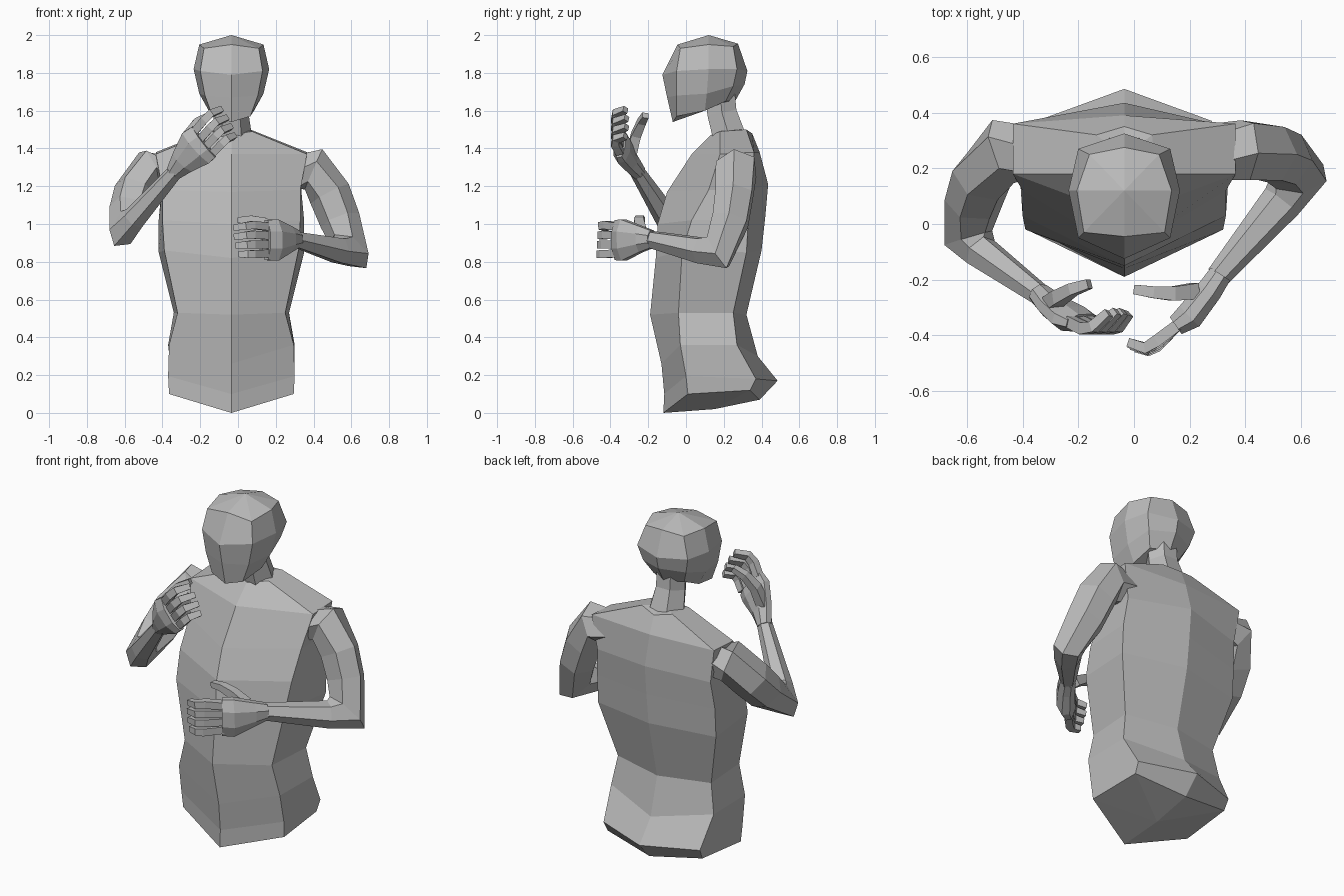
import bpy
import bmesh
import math
from mathutils import Vector

# Remove the default cube only
default_cube = bpy.data.objects.get("Cube")
if default_cube:
    bpy.data.objects.remove(default_cube, do_unlink=True)

CENTRE_X = -0.035

clay = bpy.data.materials.new("clay_grey")
clay.use_nodes = True
clay.diffuse_color = (0.5, 0.5, 0.5, 1)
clay.node_tree.nodes["Principled BSDF"].inputs["Base Color"].default_value = (0.5, 0.5, 0.5, 1)


def loft(name, rings, start_tip, end_tip):
    """Skin a list of closed rings and close both ends with fans."""
    bm = bmesh.new()
    loops = [[bm.verts.new(point) for point in ring] for ring in rings]
    count = len(loops[0])
    for lower, upper in zip(loops, loops[1:]):
        for i in range(count):
            j = (i + 1) % count
            bm.faces.new((lower[i], lower[j], upper[j], upper[i]))
    for loop, tip in ((loops[0], start_tip), (loops[-1], end_tip)):
        apex = bm.verts.new(tip)
        for i in range(count):
            bm.faces.new((loop[i], loop[(i + 1) % count], apex))
    bmesh.ops.recalc_face_normals(bm, faces=bm.faces)
    mesh = bpy.data.meshes.new(name)
    bm.to_mesh(mesh)
    bm.free()
    mesh.materials.append(clay)
    obj = bpy.data.objects.new(name, mesh)
    bpy.context.collection.objects.link(obj)
    return obj


def mirrored_ring(half):
    """Turn a half outline, front centre to back centre, into a full ring."""
    other = [(-x, y, z) for x, y, z in reversed(half[1:-1])]
    return [Vector((x + CENTRE_X, y, z)) for x, y, z in half + other]


def body_loft(name, halves, start_tip, end_tip):
    shift = Vector((CENTRE_X, 0, 0))
    rings = [mirrored_ring(half) for half in halves]
    return loft(name, rings, Vector(start_tip) + shift, Vector(end_tip) + shift)


def limb(name, path, side, sides=6, turn=0.0):
    """Tube along path; every entry is (position, half width, half depth)."""
    points = [Vector(entry[0]) for entry in path]
    rings = []
    for i, (_, width, depth) in enumerate(path):
        before = (points[i] - points[max(i - 1, 0)]).normalized()
        after = (points[min(i + 1, len(points) - 1)] - points[i]).normalized()
        tangent = (before + after).normalized()
        across = (side - tangent * side.dot(tangent)).normalized()
        normal = tangent.cross(across)
        angles = [turn + math.tau * k / sides for k in range(sides)]
        rings.append([points[i] + across * width * math.cos(a)
                      + normal * depth * math.sin(a) for a in angles])
    return loft(name, rings, points[0], points[-1])


def arm(name, path, elbow):
    """Tube whose width axis is square to the bend of the elbow."""
    top, bend, end = (Vector(path[i][0]) for i in (1, elbow, -1))
    limb(name, path, (bend - top).cross(end - bend), 6, math.pi / 6)


def fingers(prefix, index_path, little_path):
    """Four square fingers blended from the index to the little finger."""
    spread = Vector(index_path[0]) - Vector(little_path[0])
    for k, label in enumerate(("index", "middle", "ring", "little")):
        blend = k / 3
        joints = [Vector(a).lerp(Vector(b), blend) for a, b in zip(index_path, little_path)]
        if label in ("middle", "ring"):
            joints[-1] += (joints[-1] - joints[-2]) * 0.12
        sizes = [0.029, 0.03, 0.028, 0.022]
        path = [(joint, size, size) for joint, size in zip(joints, sizes)]
        limb(f"{prefix}_{label}_finger", path, spread, 4, math.pi / 4)


# Torso: each half ring is front centre, front side, back side, back centre
body_loft("torso", [
    [(0, -.12, 0), (.33, .01, .1), (.31, .34, .12), (0, .39, .07)],
    [(0, -.115, .1), (.335, 0, .195), (.315, .37, .18), (0, .485, .17)],
    [(0, -.13, .26), (.33, -.03, .36), (.335, .27, .36), (0, .38, .3)],
    [(0, -.19, .52), (.285, -.04, .53), (.305, .25, .53), (0, .32, .52)],
    [(0, -.16, .82), (.355, -.02, .86), (.385, .32, .85), (0, .4, .86)],
    [(0, -.15, 1), (.365, .03, 1.02), (.385, .33, 1.02), (0, .42, 1.04)],
    [(0, -.1, 1.17), (.365, .12, 1.18), (.37, .35, 1.18), (0, .435, 1.21)],
    [(0, .03, 1.37), (.4, .18, 1.37), (.4, .36, 1.38), (0, .39, 1.38)],
    [(0, .13, 1.47), (.11, .18, 1.49), (.1, .32, 1.5), (0, .35, 1.48)],
], (0, .15, .02), (0, .24, 1.5))

# Neck
limb("neck", [
    ((CENTRE_X, .18, 1.7), .09, .09),
    ((CENTRE_X, .19, 1.59), .09, .09),
    ((CENTRE_X, .23, 1.46), .11, .1),
], Vector((1, 0, 0)), 6)

# Head: half rings also carry a point in the middle of the side
body_loft("head", [
    [(0, -.07, 1.54), (.1, -.05, 1.57), (.12, .1, 1.6), (.1, .21, 1.65), (0, .26, 1.65)],
    [(0, -.1, 1.67), (.14, -.05, 1.68), (.17, .11, 1.69), (.14, .25, 1.73), (0, .31, 1.74)],
    [(0, -.125, 1.79), (.165, -.05, 1.81), (.2, .12, 1.82), (.165, .27, 1.82), (0, .325, 1.81)],
    [(0, -.045, 1.95), (.145, -.03, 1.93), (.17, .12, 1.95), (.125, .25, 1.94), (0, .275, 1.955)],
], (0, .1, 1.6), (0, .12, 2))

# Left arm, held low across the front
arm("left_arm", [
    ((.28, .26, 1.27), .1, .1),
    ((.4, .265, 1.29), .115, .12),
    ((.485, .255, 1.16), .115, .11),
    ((.54, .235, 1.02), .11, .105),
    ((.595, .17, .855), .085, .13),
    ((.53, .08, .86), .075, .075),
    ((.3, -.19, .92), .042, .048),
], 4)

# Right arm, bent upward
arm("right_arm", [
    ((-.35, .26, 1.27), .1, .1),
    ((-.47, .26, 1.29), .115, .12),
    ((-.545, .17, 1.17), .115, .11),
    ((-.575, .08, 1.07), .11, .1),
    ((-.595, -.05, .98), .08, .115),
    ((-.55, -.1, 1.03), .065, .065),
    ((-.33, -.26, 1.28), .042, .04),
], 4)

# Left hand
limb("left_palm", [
    ((.31, -.18, .92), .05, .045),
    ((.27, -.24, .92), .075, .05),
    ((.2, -.33, .915), .118, .055),
    ((.15, -.365, .915), .115, .04),
], Vector((0, 0, 1)), 8, math.pi / 8)
fingers("left",
        [(.16, -.36, .985), (.08, -.42, .995), (.04, -.445, .99), (-.02, -.425, .98)],
        [(.16, -.36, .845), (.08, -.44, .84), (.05, -.455, .84), (.005, -.445, .84)])
limb("left_thumb", [
    ((.22, -.24, .96), .04, .04),
    ((.14, -.25, 1.01), .036, .034),
    ((.07, -.245, 1.025), .03, .028),
    ((0, -.235, 1.02), .024, .022),
], Vector((0, 1, 0)), 4, math.pi / 4)

# Right hand
limb("right_palm", [
    ((-.34, -.25, 1.27), .045, .04),
    ((-.29, -.295, 1.33), .075, .045),
    ((-.22, -.34, 1.405), .115, .05),
    ((-.18, -.355, 1.435), .11, .035),
], Vector((-.1, 0, .12)), 8, math.pi / 8)
fingers("right",
        [(-.23, -.35, 1.49), (-.18, -.375, 1.55), (-.145, -.37, 1.585), (-.09, -.32, 1.605)],
        [(-.13, -.35, 1.38), (-.085, -.375, 1.425), (-.06, -.37, 1.45), (-.02, -.32, 1.465)])
limb("right_thumb", [
    ((-.3, -.29, 1.37), .04, .04),
    ((-.27, -.265, 1.47), .036, .034),
    ((-.22, -.235, 1.54), .03, .028),
    ((-.16, -.215, 1.575), .024, .022),
], Vector((0, 1, 0)), 4, math.pi / 4)
